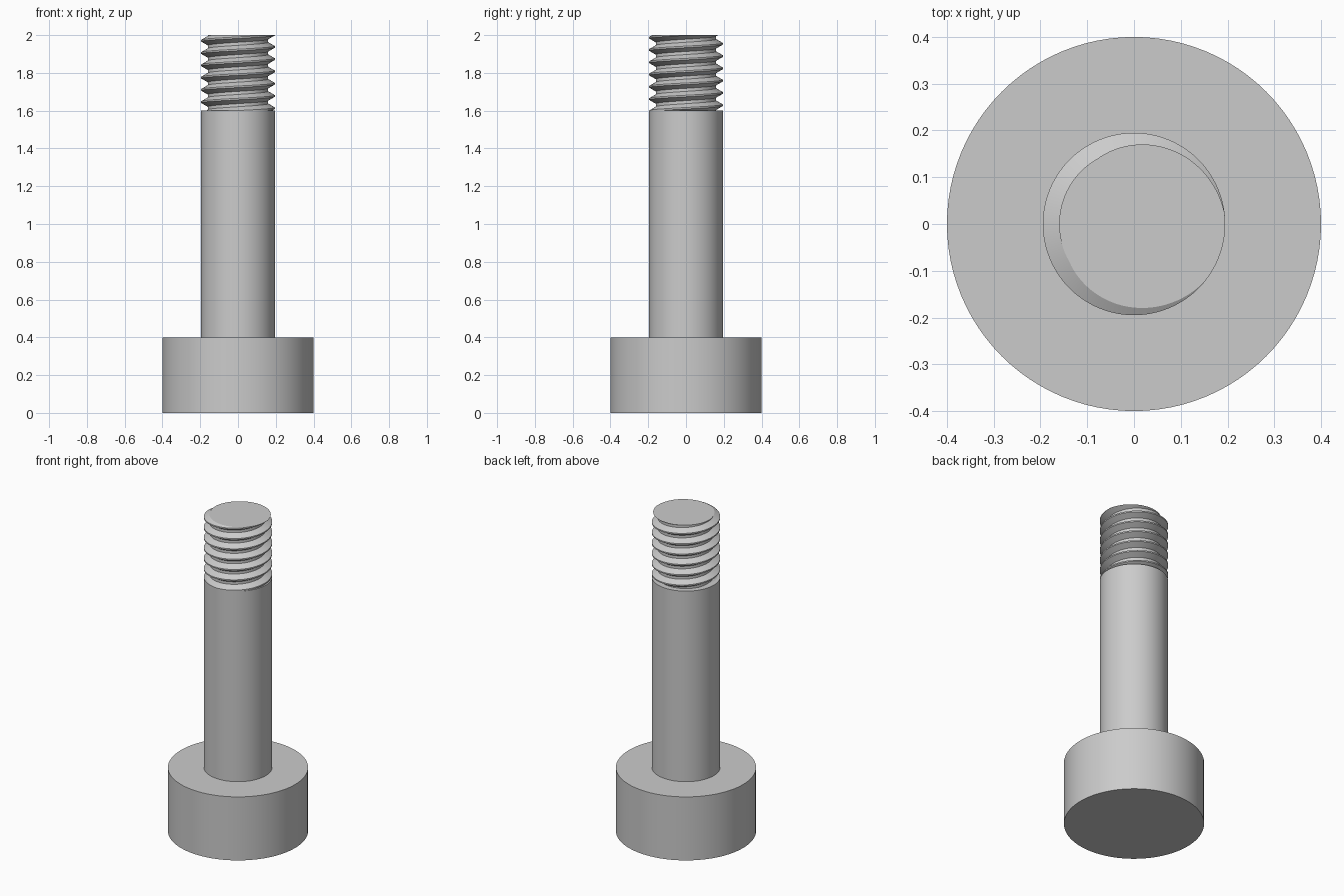
import bpy, bmesh, math

if "Cube" in bpy.data.objects:
    bpy.data.objects.remove(bpy.data.objects["Cube"])

SEG = 96
R, ROOT = 0.195, 0.16          # thread crest and root radius
Z0, Z1, PITCH = 1.6, 2.0, 0.065
# one thread period: (fraction of pitch, radius), from crest over root to crest
PROFILE = [(0.0, R), (0.3125, ROOT), (0.5625, ROOT), (0.875, R)]
PHASE = 0.02

steel = bpy.data.materials.new("grey_steel")
steel.diffuse_color = (0.6, 0.6, 0.6, 1)
steel.use_nodes = True
steel.node_tree.nodes["Principled BSDF"].inputs["Base Color"].default_value = steel.diffuse_color


def finish(bm, name):
    bmesh.ops.recalc_face_normals(bm, faces=bm.faces)
    mesh = bpy.data.meshes.new(name)
    bm.to_mesh(mesh)
    bm.free()
    mesh.materials.append(steel)
    ob = bpy.data.objects.new(name, mesh)
    bpy.context.collection.objects.link(ob)
    bpy.ops.object.select_all(action='DESELECT')
    ob.select_set(True)
    bpy.context.view_layer.objects.active = ob
    bpy.ops.object.shade_smooth_by_angle(angle=math.radians(30))


def cylinder(name, radius, low, high):
    bm = bmesh.new()
    bmesh.ops.create_cone(bm, cap_ends=True, segments=SEG, radius1=radius,
                          radius2=radius, depth=high - low)
    bmesh.ops.translate(bm, verts=bm.verts, vec=(0, 0, (low + high) / 2))
    finish(bm, name)


def thread_radius(u):
    u %= 1.0
    pts = PROFILE + [(1.0, R)]
    for (a, ra), (b, rb) in zip(pts, pts[1:]):
        if u <= b:
            return ra + (rb - ra) * (u - a) / (b - a)


# Head and plain shank
cylinder("head", 0.4, 0.0, 0.4)
cylinder("shank", R, 0.4, Z0)

# Right-handed thread: profile points follow a helix, clamped to both ends
bm = bmesh.new()
columns = []
for j in range(SEG + 1):
    t = j / SEG
    col = []
    for turn in range(-3, 10):
        for frac, _ in PROFILE:
            z = Z1 + PITCH * (t - PHASE - turn - frac)
            z = min(max(z, Z0), Z1)
            r = thread_radius(t - PHASE - (z - Z1) / PITCH)
            a = 2 * math.pi * t
            col.append(bm.verts.new((r * math.cos(a), r * math.sin(a), z)))
    columns.append(col)
for a, b in zip(columns, columns[1:]):
    for k in range(len(a) - 1):
        bm.faces.new((a[k], b[k], b[k + 1], a[k + 1]))
bmesh.ops.remove_doubles(bm, verts=bm.verts, dist=1e-5)
# Flat end of the thread
rim = [e for e in bm.edges if e.is_boundary and all(v.co.z > Z1 - 1e-4 for v in e.verts)]
bmesh.ops.holes_fill(bm, edges=rim, sides=0)
finish(bm, "thread")
